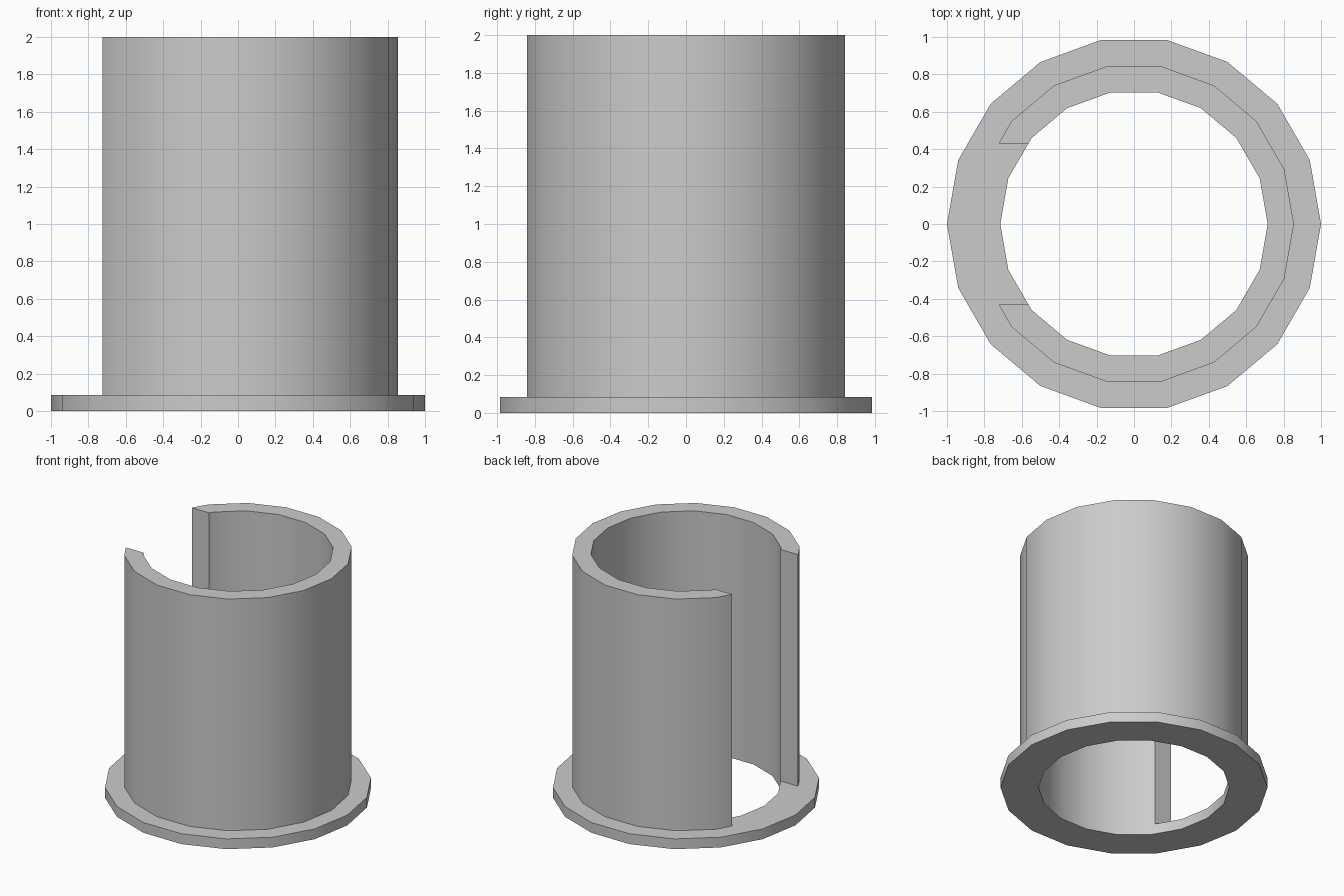
import bpy, bmesh
from math import radians, cos, sin, tan

cube = bpy.data.objects.get("Cube")
if cube:
    bpy.data.objects.remove(cube, do_unlink=True)

SIDES = 18
STEP = 360 // SIDES
INNER, WALL, RIM = 0.715, 0.855, 1.0
BASE_H, TOP = 0.085, 2.0
SLOT = 0.43          # half width of the slot

grey = bpy.data.materials.new("plain grey")
grey.use_nodes = True
colour = (0.6, 0.6, 0.6, 1)
grey.diffuse_color = colour
grey.node_tree.nodes["Principled BSDF"].inputs["Base Color"].default_value = colour


def polar(r, deg):
    return (r * cos(radians(deg)), r * sin(radians(deg)))


def slot_end(r):
    """Point where the polygon side from 140 to 160 degrees meets the slot edge."""
    (x0, y0), (x1, y1) = polar(r, 7 * STEP), polar(r, 8 * STEP)
    t = (SLOT - y0) / (y1 - y0)
    return (x0 + (x1 - x0) * t, SLOT)


def wall(name, outer, inner, z0, z1, closed):
    """Wall between two matching outlines, either a full ring or an open arc."""
    bm = bmesh.new()
    loops = [[bm.verts.new((x, y, z)) for x, y in line]
             for line, z in ((outer, z0), (outer, z1), (inner, z1), (inner, z0))]
    n = len(outer)
    for i in range(n if closed else n - 1):
        j = (i + 1) % n
        for k in range(4):
            a, b = loops[k], loops[(k + 1) % 4]
            bm.faces.new((a[i], a[j], b[j], b[i]))
    if not closed:
        for i in (0, n - 1):
            bm.faces.new([loop[i] for loop in loops])
    bmesh.ops.recalc_face_normals(bm, faces=bm.faces)
    mesh = bpy.data.meshes.new(name)
    bm.to_mesh(mesh)
    bm.free()
    mesh.materials.append(grey)
    obj = bpy.data.objects.new(name, mesh)
    bpy.context.collection.objects.link(obj)
    bpy.ops.object.select_all(action='DESELECT')
    obj.select_set(True)
    bpy.context.view_layer.objects.active = obj
    bpy.ops.object.shade_smooth_by_angle(angle=radians(30))
    return obj


def ring(r):
    return [polar(r, i * STEP) for i in range(SIDES)]


def arc(r):
    x, y = slot_end(r)
    return [(x, -y)] + [polar(r, i * STEP) for i in range(-7, 8)] + [(x, y)]


# Base flange, a full ring
wall("base_flange", ring(RIM), ring(INNER), 0, BASE_H, True)

# Slotted sleeve standing on the flange, open towards -x
wall("slotted_sleeve", arc(WALL), arc(INNER), BASE_H, TOP, False)
